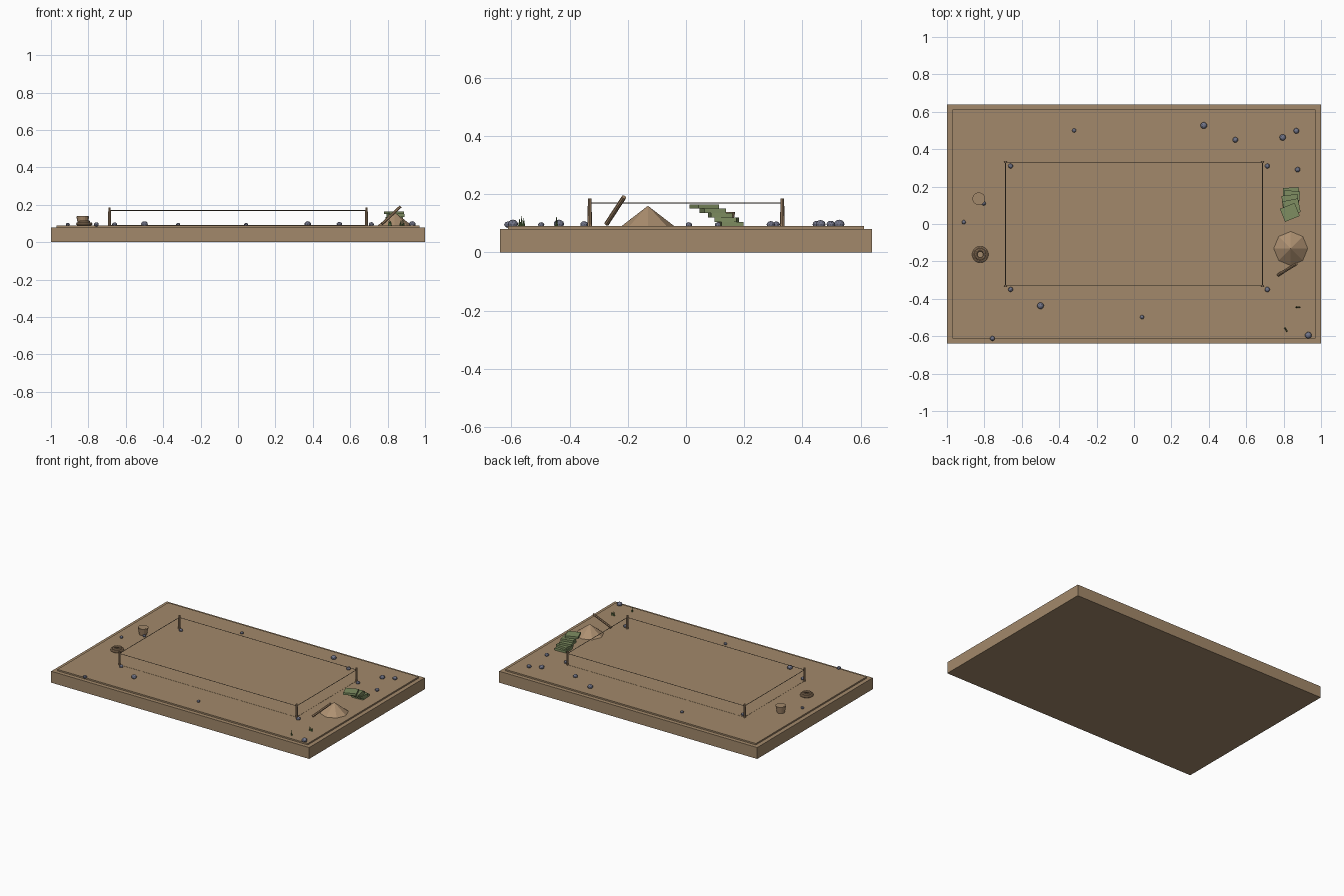
import bpy, math, random
from mathutils import Vector

if "Cube" in bpy.data.objects:
    bpy.data.objects.remove(bpy.data.objects["Cube"], do_unlink=True)
random.seed(4)
GROUND = 0.09


def material(name, color):
    m = bpy.data.materials.new(name)
    m.use_nodes = True
    m.diffuse_color = (*color, 1)
    m.node_tree.nodes["Principled BSDF"].inputs["Base Color"].default_value = (*color, 1)
    return m


EARTH = material("earth", (0.365, 0.25, 0.145))
SAND = material("loose sand", (0.42, 0.28, 0.165))
WOOD = material("wood", (0.40, 0.26, 0.15))
ROPE = material("string", (0.20, 0.15, 0.10))
GREEN = material("green canvas", (0.21, 0.27, 0.12))
STONE = material("blue grey stone", (0.17, 0.18, 0.25))
GRASS = material("dark grass", (0.11, 0.19, 0.06))


def finish(name, mat, smooth=False):
    o = bpy.context.object
    o.name = name
    o.data.materials.append(mat)
    if smooth:
        bpy.ops.object.shade_smooth_by_angle()
    return o


def box(name, size, center, mat, turn=0):
    bpy.ops.mesh.primitive_cube_add(size=1, location=center, rotation=(0, 0, turn))
    bpy.context.object.scale = size
    return finish(name, mat)


def cone(name, r1, r2, height, base, mat, sides=8):
    bpy.ops.mesh.primitive_cone_add(vertices=sides, radius1=r1, radius2=r2, depth=height,
                                    location=Vector(base) + Vector((0, 0, height / 2)))
    return finish(name, mat)


def rod(name, a, b, radius, mat, sides=8):
    a, b = Vector(a), Vector(b)
    d = b - a
    bpy.ops.mesh.primitive_cylinder_add(vertices=sides, radius=radius, depth=d.length,
                                        location=(a + b) / 2)
    bpy.context.object.rotation_euler = d.to_track_quat('Z', 'Y').to_euler()
    return finish(name, mat)


# Ground block with its stepped top and the marked-out plot
box("ground_block", (2, 1.28, 0.08), (0, 0, 0.04), EARTH)
box("top_soil", (1.942, 1.225, 0.01), (0, 0, 0.085), EARTH)
box("plot", (1.37, 0.66, 0.002), (0, 0, GROUND), EARTH)

# Corner stakes and string
PX, PY, ROPE_Z = 0.687, 0.331, 0.17
corners = [(-PX, -PY), (PX, -PY), (PX, PY), (-PX, PY)]
for i, (x, y) in enumerate(corners):
    cone("stake", 0.0075, 0.0065, 0.095, (x, y, GROUND), WOOD)
    nx, ny = corners[(i + 1) % 4]
    rod("string", (x, y, ROPE_Z), (nx, ny, ROPE_Z), 0.002, ROPE, 6)

# Sand heap and leaning handle
cone("sand_heap", 0.091, 0, 0.07, (0.838, -0.131, GROUND), SAND)
rod("leaning_handle", (0.77, -0.273, 0.098), (0.868, -0.213, 0.19), 0.008, WOOD)

# Slumped stack of sacks: x, y, turn
sacks = [(0.84, 0.157, 0.06), (0.842, 0.14, -0.1), (0.835, 0.118, 0.12),
         (0.842, 0.092, 0.2), (0.833, 0.062, 0.38)]
for i, (x, y, turn) in enumerate(sacks):
    box("sack", (0.085, 0.075, 0.015), (x, y, GROUND + 0.0075 + i * 0.015), GREEN, turn)

# Bucket filled to the brim
cone("bucket", 0.025, 0.034, 0.048, (-0.83, 0.135, GROUND), WOOD, 16)
cone("bucket_contents", 0.030, 0.030, 0.001, (-0.83, 0.135, GROUND + 0.048), EARTH, 16)

# Coiled rope
for radius, z in ((0.036, 0.008), (0.024, 0.018)):
    bpy.ops.mesh.primitive_torus_add(major_segments=20, minor_segments=8, major_radius=radius,
                                     minor_radius=0.008, location=(-0.822, -0.163, GROUND + z))
    finish("rope_coil", WOOD, True)

# Scattered stones: x, y, radius
stones = [(-0.66, 0.31, .013), (0.713, 0.31, .013), (-0.66, -0.35, .013), (0.713, -0.35, .014),
          (-0.32, 0.5, .011), (0.373, 0.527, .018), (0.542, 0.45, .015), (0.795, 0.463, .017),
          (0.868, 0.498, .015), (0.875, 0.291, .014), (-0.91, 0.01, .011), (-0.803, 0.11, .011),
          (-0.5, -0.437, .018), (0.043, -0.498, .011), (-0.757, -0.612, .013), (0.932, -0.595, .018)]
for x, y, r in stones:
    bpy.ops.mesh.primitive_ico_sphere_add(subdivisions=2, radius=r, location=(x, y, GROUND + r * 0.4),
                                          rotation=(0, 0, random.uniform(0, 6)))
    bpy.context.object.scale = (1, 1, 0.85)
    finish("stone", STONE)

# Grass tufts: three blades in a row
for x, y, angle in ((0.877, -0.445, 0.0), (0.812, -0.565, 2.2)):
    for k in (-1, 0, 1):
        cone("grass_blade", 0.005, 0, 0.037 - 0.009 * abs(k),
             (x + k * 0.009 * math.cos(angle), y + k * 0.009 * math.sin(angle), GROUND), GRASS, 4)
